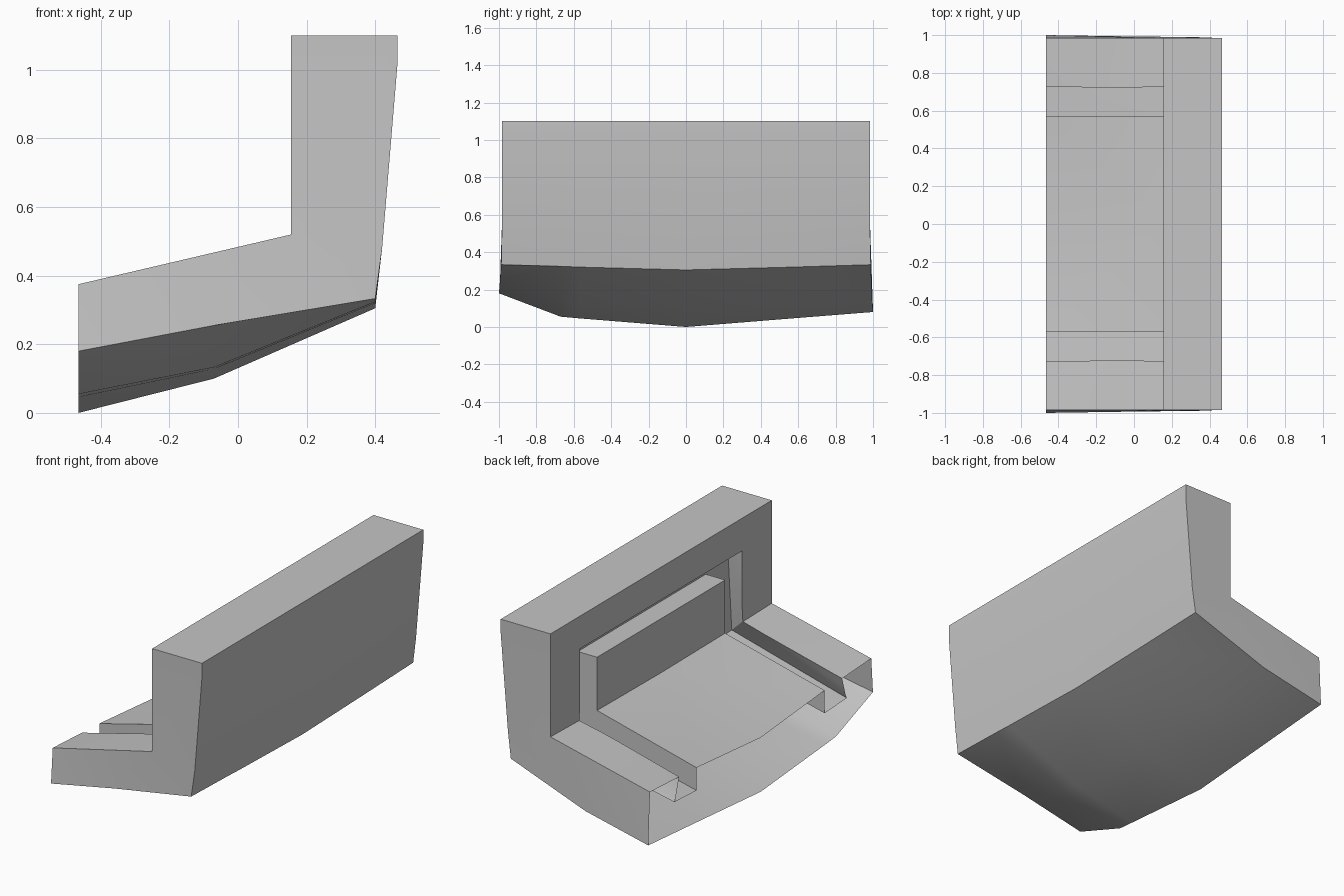
import bpy
import bmesh

if "Cube" in bpy.data.objects:
    bpy.data.objects.remove(bpy.data.objects["Cube"])

# Single material
GREY = (0.56, 0.56, 0.56, 1.0)
grey = bpy.data.materials.new("plain grey")
grey.use_nodes = True
grey.diffuse_color = GREY
grey.node_tree.nodes["Principled BSDF"].inputs["Base Color"].default_value = GREY


def loft(name, rings):
    """Skin equal-length rings of points and cap both ends."""
    bm = bmesh.new()
    loops = [[bm.verts.new(p) for p in ring] for ring in rings]
    n = len(loops[0])
    for a, b in zip(loops, loops[1:]):
        for i in range(n):
            j = (i + 1) % n
            bm.faces.new((a[i], a[j], b[j], b[i]))
    bm.faces.new(loops[0][::-1])
    bm.faces.new(loops[-1])
    bm.normal_update()
    bmesh.ops.triangulate(bm, faces=bm.faces[:], ngon_method="EAR_CLIP")
    bmesh.ops.recalc_face_normals(bm, faces=bm.faces[:])
    mesh = bpy.data.meshes.new(name)
    bm.to_mesh(mesh)
    bm.free()
    mesh.materials.append(grey)
    obj = bpy.data.objects.new(name, mesh)
    bpy.context.collection.objects.link(obj)
    return obj


FRONT, WALL, BACK, TOP = -0.465, 0.155, 0.465, 1.10
LEDGE, CORNER = 0.375, 0.52


def ledge_z(x):
    return LEDGE + (x - FRONT) * (CORNER - LEDGE) / (WALL - FRONT)


# Body: L-shaped section, with a keel-like underside and a dip in the ledge
def section(y, lip, corner, keel, middle, heel):
    s = y * 0.985                  # ends lean inward above the keel
    return [(FRONT, s, lip), (WALL, s, corner), (WALL, s, TOP),
            (BACK, s, TOP), (BACK, s, 1.02), (0.42, s, 0.48),
            (0.40, y * 0.988, heel), (-0.07, y * 0.994, middle), (FRONT, y, keel)]


body = loft("bracket_body", [
    section(-1.0, LEDGE, CORNER, 0.18, 0.255, 0.333),
    section(-0.67, 0.358, 0.513, 0.055, 0.133, 0.324),
    section(-0.57, 0.353, 0.51, 0.046, 0.128, 0.32),
    section(0.0, 0.305, 0.505, 0.0, 0.10, 0.305),
    section(0.57, 0.353, 0.51, 0.046, 0.128, 0.32),
    section(1.0, LEDGE, CORNER, 0.08, 0.165, 0.333),
])

# Undercut channel running along the ledge, up the wall and across
IN, OUT = 0.57, 0.715
DEEP, PROUD, SINK = 0.12, 0.02, 0.15
floor_x, mouth_x = WALL + DEEP, WALL - PROUD
start = FRONT - 0.1


def channel_half(side):
    def ring(x_mouth, z_mouth, x_deep, z_deep, under, rise=0.0, rise_deep=0.01):
        return [(x_mouth, side * IN, z_mouth), (x_deep, side * IN, z_deep),
                (x_deep, side * under, z_deep + rise_deep),
                (x_mouth, side * OUT, z_mouth + rise)]
    return [
        ring(start, ledge_z(start) + PROUD, start, ledge_z(start) - SINK, 0.763),
        ring(mouth_x, ledge_z(mouth_x) + PROUD,
             floor_x, ledge_z(floor_x) - SINK, 0.80),
        ring(mouth_x, 0.81, floor_x, 0.81, 0.76, rise=0.10, rise_deep=0.14),
    ]


cutter = loft("channel_cutter", channel_half(1) + channel_half(-1)[::-1])
cutter.hide_render = True

cut = body.modifiers.new("channel", "BOOLEAN")
cut.operation = "DIFFERENCE"
cut.solver = "EXACT"
cut.object = cutter
bpy.context.view_layer.objects.active = body
body.select_set(True)
cutter.select_set(False)
bpy.ops.object.modifier_apply(modifier=cut.name)
bpy.data.objects.remove(cutter)

# The narrow lip side is an open shell
bm = bmesh.new()
bm.from_mesh(body.data)
open_side = [f for f in bm.faces
             if all(abs(v.co.x - FRONT) < 0.001 for v in f.verts)]
bmesh.ops.delete(bm, geom=open_side, context="FACES")
bm.to_mesh(body.data)
bm.free()

# Soft underside, crisp edges elsewhere
bpy.ops.object.shade_smooth_by_angle(angle=0.5)
